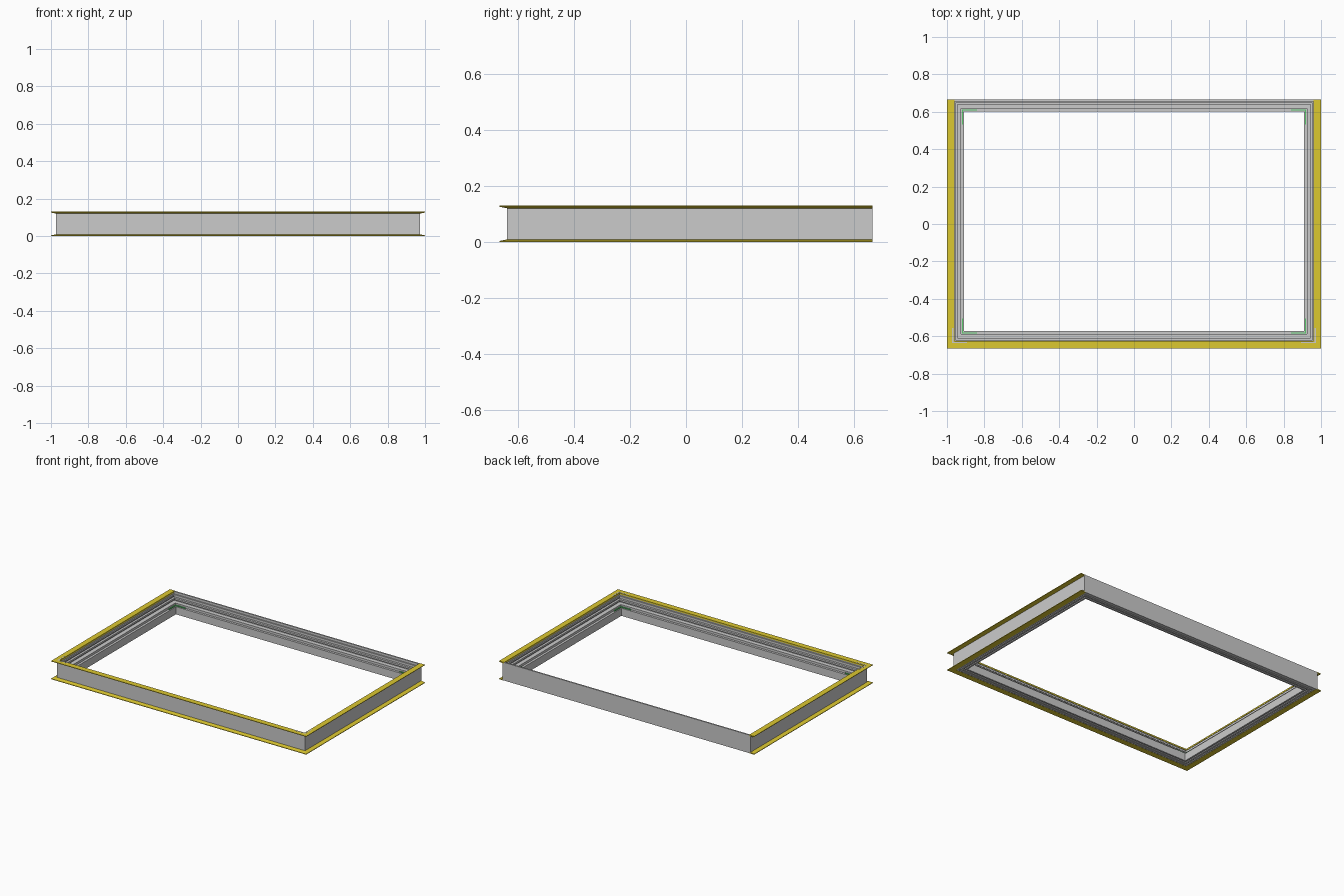
import bpy, bmesh

if "Cube" in bpy.data.objects:
    bpy.data.objects.remove(bpy.data.objects["Cube"])

W, Y0, Y1, H = 0.972, -0.637, 0.665, 0.13   # outer wall faces and height
OVER = 0.028                                # flange overhang


def finish(name, bm, mat=None):
    bmesh.ops.recalc_face_normals(bm, faces=bm.faces)
    mesh = bpy.data.meshes.new(name)
    bm.to_mesh(mesh)
    bm.free()
    obj = bpy.data.objects.new(name, mesh)
    bpy.context.collection.objects.link(obj)
    if mat:
        mesh.materials.append(mat)
    return obj


def colour(name, rgb):
    m = bpy.data.materials.new(name)
    m.diffuse_color = (*rgb, 1)
    m.use_nodes = True
    m.node_tree.nodes["Principled BSDF"].inputs["Base Color"].default_value = m.diffuse_color
    return m


def sweep(name, profile, closed, mat=None):
    """Mitred sweep of (inset, z) points round the rectangle."""
    bm = bmesh.new()
    rings = []
    for sx, back in ((-1, True), (-1, False), (1, False), (1, True)):
        ring = []
        for s, z in profile:
            y = (Y1 - s if closed else Y1) if back else Y0 + s
            ring.append(bm.verts.new((sx * (W - s), y, z)))
        rings.append(ring)
    n = len(profile)
    for i in range(4 if closed else 3):
        a, b = rings[i], rings[(i + 1) % 4]
        for j in range(n):
            k = (j + 1) % n
            bm.faces.new((a[j], a[k], b[k], b[j]))
    if not closed:
        bm.faces.new(rings[0])
        bm.faces.new(rings[-1])
    return finish(name, bm, mat)


def corner_bracket(name, sx, back, s0, s1, z0, z1, leg, mat=None):
    """Extruded L following a frame corner between insets s0 and s1."""
    bm = bmesh.new()
    cy, d = (Y1, -1) if back else (Y0, 1)
    shape = [(s0, s0), (s0 + leg, s0), (s0 + leg, s1),
             (s1, s1), (s1, s0 + leg), (s0, s0 + leg)]
    face = bm.faces.new([bm.verts.new((sx * (W - u), cy + d * v, z0)) for u, v in shape])
    out = bmesh.ops.extrude_face_region(bm, geom=[face])
    for v in out["geom"]:
        if isinstance(v, bmesh.types.BMVert):
            v.co.z = z1
    return finish(name, bm, mat)


yellow = colour("flange_yellow", (0.72, 0.58, 0.03))
green = colour("bracket_green", (0.1, 0.6, 0.15))
light = colour("bracket_light_grey", (0.72, 0.72, 0.74))

# Stepped and grooved frame body
sweep("frame_body", [
    (0, 0.001), (0, H - 0.001), (0.010, H - 0.001), (0.010, 0.112),
    (0.018, 0.112), (0.018, 0.100), (0.012, 0.100), (0.012, 0.092),
    (0.027, 0.092), (0.027, 0.080), (0.018, 0.080), (0.018, 0.071),
    (0.048, 0.071), (0.048, 0.055), (0.064, 0.055), (0.064, 0.001),
    (0.052, 0.001), (0.052, 0.008), (0.044, 0.008), (0.044, 0.001),
    (0.030, 0.001), (0.030, 0.006), (0.024, 0.006), (0.024, 0.001)], True)

# Tapered flanges on the left, front and right
for name, z, d in (("top_flange", H, -1), ("bottom_flange", 0, 1)):
    sweep(name, [(-OVER, z), (-OVER, z + d * 0.004), (0.002, z + d * 0.010),
                 (0.012, z + d * 0.010), (0.012, z)], False, yellow)

# Corner brackets
for sx, side in ((-1, "left"), (1, "right")):
    corner_bracket("front_bracket_" + side, sx, False, 0.0, 0.006,
                   H - 0.006, H + 0.0006, 0.08, light)
    for back, end in ((False, "front"), (True, "back")):
        corner_bracket(f"inner_bracket_{end}_{side}", sx, back,
                       0.052, 0.058, 0.054, 0.062, 0.08, green)
